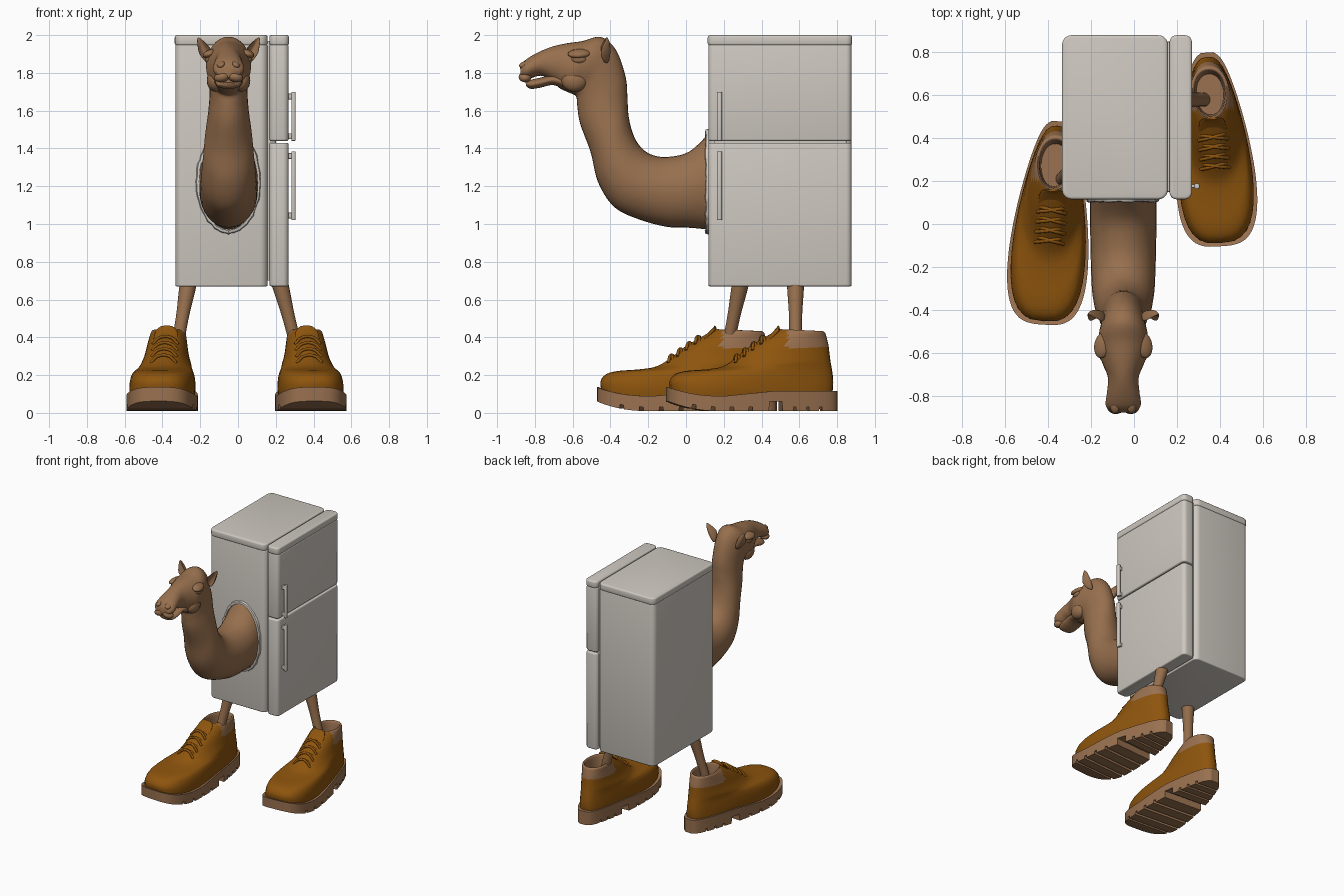
import bpy, bmesh, math, random
from math import sin, cos, pi, radians
from mathutils import Matrix, Vector

random.seed(4)
if "Cube" in bpy.data.objects:
    bpy.data.objects.remove(bpy.data.objects["Cube"])


def material(name, rgb):
    m = bpy.data.materials.new(name)
    m.use_nodes = True
    m.diffuse_color = (*rgb, 1)
    m.node_tree.nodes["Principled BSDF"].inputs["Base Color"].default_value = (*rgb, 1)
    return m


ENAMEL = material("warm white enamel", (0.62, 0.58, 0.53))
HIDE = material("camel brown", (0.31, 0.16, 0.075))
LEATHER = material("orange leather", (0.27, 0.09, 0.004))
TAN = material("tan rubber and lining", (0.32, 0.165, 0.08))
NECK_X = -0.05


def finish(name, bm, mats, angle=40):
    bmesh.ops.recalc_face_normals(bm, faces=bm.faces)
    me = bpy.data.meshes.new(name)
    bm.to_mesh(me)
    bm.free()
    for m in mats:
        me.materials.append(m)
    ob = bpy.data.objects.new(name, me)
    bpy.context.collection.objects.link(ob)
    bpy.ops.object.select_all(action='DESELECT')
    ob.select_set(True)
    bpy.context.view_layer.objects.active = ob
    bpy.ops.object.shade_smooth_by_angle(angle=radians(angle))
    return ob


def resample(rows, steps):
    """Smooth spline through rows of equal length."""
    out = []
    for i in range(len(rows) - 1):
        a, b, c, d = (rows[max(0, min(len(rows) - 1, i + k))] for k in (-1, 0, 1, 2))
        for s in range(steps):
            t = s / steps
            out.append([q + 0.5 * t * (r - p + t * (2*p - 5*q + 4*r - u + t * (3*(q - r) + u - p)))
                        for p, q, r, u in zip(a, b, c, d)])
    return out + [list(rows[-1])]


def loft(rows, steps=4, n=32, power=(1, 1), cx=0):
    """Skin rings given as y0, z0, y1, z1, half width at start, at end."""
    bm = bmesh.new()
    rings = []
    secs = resample(rows, steps)
    for k, (y0, z0, y1, z1, w0, w1) in enumerate(secs):
        p = power[0] + (power[1] - power[0]) * min(1, 2 * k / len(secs))
        ring = []
        for j in range(n):
            a = 2 * pi * j / n
            t = (1 - cos(a)) / 2
            s = math.copysign(abs(sin(a)) ** p, sin(a)) if abs(sin(a)) > 1e-6 else 0
            ring.append(bm.verts.new((cx + s * (w0 + (w1 - w0) * t),
                                      y0 + (y1 - y0) * t, z0 + (z1 - z0) * t)))
        rings.append(ring)
    for r, q in zip(rings, rings[1:]):
        for j in range(n):
            bm.faces.new((r[j], r[(j + 1) % n], q[(j + 1) % n], q[j]))
    bm.faces.new(rings[0])
    bm.faces.new(rings[-1])
    return bm


def box(name, lo, hi, corner, edge, mat):
    """Box with round upright corners and softened rims."""
    bm = bmesh.new()
    lo, hi = Vector(lo), Vector(hi)
    bmesh.ops.create_cube(bm, size=1, matrix=Matrix.Translation((lo + hi) / 2)
                          @ Matrix.Diagonal((*(hi - lo), 1)))
    up = [e for e in bm.edges if abs(e.verts[0].co.z - e.verts[1].co.z) > 1e-4]
    bmesh.ops.bevel(bm, geom=up, offset=corner, segments=5, profile=0.5, affect='EDGES')
    rim = [e for e in bm.edges if abs(e.verts[0].co.z - e.verts[1].co.z) < 1e-4]
    bmesh.ops.bevel(bm, geom=rim, offset=edge, segments=3, profile=0.5, affect='EDGES')
    return finish(name, bm, [mat], 50)


def blob(name, loc, size, rot=(0, 0, 0), mat=HIDE):
    bm = bmesh.new()
    m = Matrix.LocRotScale(Vector(loc), None, None)
    for i, ax in enumerate("XYZ"):
        m = m @ Matrix.Rotation(radians(rot[i]), 4, ax)
    bmesh.ops.create_uvsphere(bm, u_segments=20, v_segments=12, radius=1,
                              matrix=m @ Matrix.Diagonal((*size, 1)))
    return finish(name, bm, [mat], 60)


def tube(name, pts, radius, mat):
    cu = bpy.data.curves.new(name, 'CURVE')
    cu.dimensions = '3D'
    cu.bevel_depth = radius
    cu.bevel_resolution = 3
    cu.use_fill_caps = True
    sp = cu.splines.new('BEZIER')
    sp.bezier_points.add(len(pts) - 1)
    for b, co in zip(sp.bezier_points, pts):
        b.co = co
        b.handle_left_type = b.handle_right_type = 'AUTO'
    cu.materials.append(mat)
    ob = bpy.data.objects.new(name, cu)
    bpy.context.collection.objects.link(ob)
    return ob


# Refrigerator cabinet, doors and handles
box("cabinet", (-0.332, 0.118, 0.67), (0.157, 0.877, 1.95), 0.04, 0.008, ENAMEL)
box("cabinet_top", (-0.335, 0.115, 1.945), (0.157, 0.88, 2.0), 0.043, 0.012, ENAMEL)
box("door_seal", (0.1, 0.15, 0.7), (0.2, 0.85, 1.97), 0.01, 0.004, ENAMEL)
box("lower_door", (0.166, 0.118, 0.67), (0.268, 0.877, 1.43), 0.03, 0.01, ENAMEL)
box("upper_door", (0.166, 0.118, 1.44), (0.268, 0.877, 1.95), 0.03, 0.01, ENAMEL)
box("upper_door_cap", (0.166, 0.115, 1.945), (0.27, 0.88, 2.0), 0.032, 0.012, ENAMEL)
for name, z0, z1 in (("lower", 1.02, 1.385), ("upper", 1.44, 1.7)):
    box(name + "_handle", (0.282, 0.163, z0), (0.305, 0.19, z1), 0.009, 0.005, ENAMEL)
    for end, z in (("bottom", z0 + 0.01), ("top", z1 - 0.04)):
        box(f"{name}_handle_{end}_mount", (0.255, 0.168, z), (0.29, 0.185, z + 0.03),
            0.004, 0.003, ENAMEL)

# Torn rim where the neck breaks through the cabinet
bm = bmesh.new()
count, rings = 72, []
for j in range(count):
    a = 2 * pi * j / count
    g = 0.006 * random.random()
    rings.append([bm.verts.new((NECK_X + (0.15 + d + g) * cos(a), y - g,
                                1.225 + (0.255 + d + g) * sin(a)))
                  for d, y in ((0, 0.125), (0, 0.105), (0.014, 0.108), (0.02, 0.125))])
for j in range(count):
    r, q = rings[j], rings[(j + 1) % count]
    for k in range(4):
        bm.faces.new((r[k], r[(k + 1) % 4], q[(k + 1) % 4], q[k]))
finish("torn_rim", bm, [ENAMEL])

# Neck and head: throat point, nape point, half width
spine = [(.13, .97, .13, 1.49, .155), (.02, .98, .02, 1.385, .155), (-.1, .985, -.1, 1.355, .153),
         (-.25, 1.025, -.19, 1.37, .15), (-.38, 1.09, -.25, 1.42, .145),
         (-.465, 1.22, -.285, 1.49, .135), (-.505, 1.38, -.305, 1.58, .123),
         (-.56, 1.53, -.31, 1.67, .107), (-.575, 1.62, -.32, 1.78, .1),
         (-.58, 1.67, -.37, 1.92, .103), (-.595, 1.685, -.45, 1.99, .115),
         (-.63, 1.70, -.55, 1.968, .118), (-.67, 1.72, -.64, 1.955, .095),
         (-.71, 1.76, -.72, 1.935, .072), (-.77, 1.785, -.79, 1.905, .075),
         (-.835, 1.768, -.85, 1.868, .082), (-.875, 1.775, -.878, 1.83, .058)]
finish("neck_and_head", loft([(*r, r[-1]) for r in spine], 5, cx=NECK_X), [HIDE], 60)
jaw = [(-.62, 1.70, -.62, 1.79, .08), (-.7, 1.735, -.7, 1.79, .07), (-.77, 1.722, -.77, 1.775, .07),
       (-.82, 1.715, -.825, 1.762, .06), (-.845, 1.728, -.85, 1.75, .035)]
finish("lower_jaw", loft([(*r, r[-1]) for r in jaw], cx=NECK_X), [HIDE], 60)
for side, s in (("left", 1), ("right", -1)):
    x = NECK_X
    blob(side + "_brow", (x + s * .097, -.565, 1.902), (.04, .062, .022), (0, s * 20, s * 12))
    blob(side + "_eyelid", (x + s * .1, -.565, 1.872), (.026, .042, .026))
    blob(side + "_cheek", (x + s * .07, -.59, 1.76), (.045, .07, .06))
    blob(side + "_nostril", (x + s * .04, -.855, 1.845), (.022, .03, .014), (20, s * 25, 0))
    blob(side + "_upper_lip", (x + s * .035, -.852, 1.778), (.042, .034, .027), (0, s * 12, 0))
    # Cupped ear
    bm = bmesh.new()
    rot = Matrix.Translation((x + s * .128, -.42, 1.92)) @ Matrix.Rotation(radians(s * 27), 4, 'Y')
    bmesh.ops.create_uvsphere(bm, u_segments=20, v_segments=14, radius=1)
    for v in bm.verts:
        c = v.co
        taper = 1 - 0.45 * max(0, c.z)
        v.co = rot @ Vector((c.x * .032 * taper, c.y * .02 + .03 * abs(c.x) ** 2 * -1 * taper
                             + (.022 if c.y < 0 else 0) * (1 - c.x ** 2 - c.z ** 2), c.z * .075))
    finish(side + "_ear", bm, [HIDE], 60)

# Boots: front point, back point, half width at toe, at heel
UPPER = [(-.075, .085, .77, .07, .21, .10), (-.087, .13, .775, .10, .215, .108),
         (-.088, .17, .78, .14, .213, .11), (-.06, .205, .78, .18, .203, .11),
         (.0, .222, .775, .22, .185, .11), (.1, .23, .77, .25, .165, .11),
         (.19, .245, .765, .28, .15, .11), (.26, .287, .76, .32, .128, .105),
         (.33, .345, .755, .36, .113, .1), (.4, .39, .745, .4, .1, .097),
         (.48, .435, .735, .427, .085, .092), (.5, .43, .715, .42, .07, .076),
         (.51, .3, .7, .3, .062, .065)]
GROOVES = [(.02, .04), (.12, .14), (.22, .24), (.32, .34), (.43, .5),
           (.56, .575), (.63, .645), (.7, .715)]


def sole():
    front, back = -0.105, 0.8
    ys = [front + (back - front) * (1 - cos(pi * i / 40)) / 2 for i in range(41)]
    ys += [g + e for pair in GROOVES for g in pair for e in (-.001, .001)]
    bm, prev = bmesh.new(), None
    for y in sorted(ys):
        t = min(1, max(0, (y - front) / (back - front)))
        w = max(.03, (2 * math.sqrt(t * (1 - t))) ** 0.6 * (0.235 - 0.125 * t))
        spring = max(0, (0.15 - y) / 0.25) ** 2
        low = 0.01 + 0.05 * spring
        for a, b in GROOVES:
            if a < y < b:
                low += 0.05 if b - a > .05 else 0.022
        high = 0.09 + 0.045 * spring + 0.025 * min(1, max(0, (y - .2) / .25))
        row = [bm.verts.new(c) for c in ((-w, y, high), (w, y, high), (w, y, low), (-w, y, low))]
        if prev:
            for k in range(4):
                bm.faces.new((prev[k], prev[(k + 1) % 4], row[(k + 1) % 4], row[k]))
        else:
            bm.faces.new(row)
        prev = row
    bm.faces.new(prev)
    return bm


for side, s, x, yc, stretch in (("left", 1, .372, .35, 1), ("right", -1, -.388, .0075, 1.05)):
    place = (Matrix.Translation((x, yc, 0)) @ Matrix.Rotation(radians(s * 4), 4, 'Z')
             @ Matrix.Diagonal((1, stretch, 1, 1)) @ Matrix.Translation((0, -.35, 0)))
    bm = loft(UPPER, 4, 40, power=(.6, .9))
    for i, f in enumerate(bm.faces):
        c = f.calc_center_median()
        f.material_index = int(i >= 40 * 41 or (c.z > .345 and c.y > .53))
    parts = [finish(side + "_boot_upper", bm, [LEATHER, TAN], 60),
             finish(side + "_boot_sole", sole(), [TAN], 35)]
    tongue = [(.36, .34, .4, .34, .06, .06), (.43, .4, .455, .39, .065, .065),
              (.475, .445, .493, .43, .055, .055), (.487, .462, .495, .455, .03, .03)]
    parts.append(finish(side + "_boot_tongue", loft(tongue), [LEATHER], 60))
    for i in range(4):
        y, z = .27 + .045 * i, .3 + .033 * i
        for d in (-1, 1):
            parts.append(tube(f"{side}_lace_{i}_{'a' if d < 0 else 'b'}",
                              [(-.068, y + .012 * d, z - .035), (-.03, y + .006 * d, z),
                               (.03, y - .006 * d, z), (.068, y - .012 * d, z - .035)],
                              .008, LEATHER))
    for p in parts:
        p.matrix_world = place @ p.matrix_world

# Legs
for side, top, foot in (("left", (.22, .58, .69), (.335, .58, .25)),
                        ("right", (-.262, .29, .69), (-.34, .2, .25))):
    rows = []
    for t, r in ((0, .046), (.15, .042), (.45, .034), (1, .033)):
        c = Vector(top).lerp(Vector(foot), t)
        rows.append((c.y - r, c.z, c.y + r, c.z, r, r))
    bm = loft(rows, 3, 20)
    for v in bm.verts:
        t = (top[2] - v.co.z) / (top[2] - foot[2])
        v.co.x += top[0] + (foot[0] - top[0]) * t
    finish(side + "_leg", bm, [HIDE], 60)
